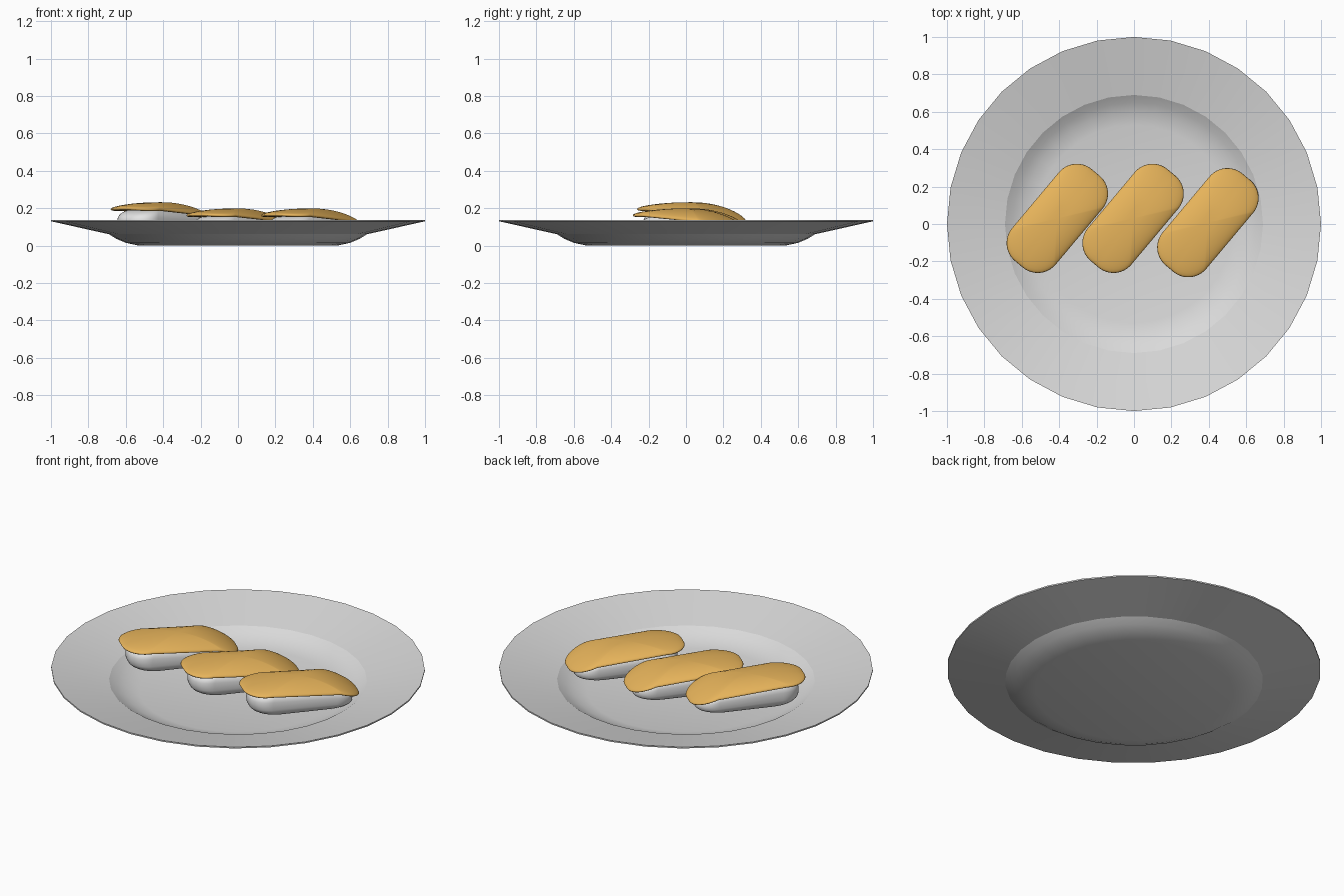
import bpy, bmesh, math

if "Cube" in bpy.data.objects:
    bpy.data.objects.remove(bpy.data.objects["Cube"])


def material(name, rgb):
    m = bpy.data.materials.new(name)
    m.diffuse_color = (*rgb, 1)
    m.use_nodes = True
    m.node_tree.nodes["Principled BSDF"].inputs["Base Color"].default_value = m.diffuse_color
    return m


PORCELAIN = material("porcelain grey", (0.70, 0.70, 0.70))
RICE = material("rice white", (0.77, 0.77, 0.77))
FISH = material("fish orange", (0.86, 0.49, 0.112))


def make_object(name, bm, mat, angle):
    bmesh.ops.recalc_face_normals(bm, faces=bm.faces)
    me = bpy.data.meshes.new(name)
    bm.to_mesh(me)
    bm.free()
    me.materials.append(mat)
    for p in me.polygons:
        p.use_smooth = True
    me.set_sharp_from_angle(angle=math.radians(angle))
    ob = bpy.data.objects.new(name, me)
    bpy.context.collection.objects.link(ob)
    return ob


def skin(bm, bottom, rings, top):
    """Join closed rings of points, with one pole at each end."""
    lo, hi = bm.verts.new(bottom), bm.verts.new(top)
    loops = [[bm.verts.new(p) for p in ring] for ring in rings]
    n = len(loops[0])
    for i in range(n):
        j = (i + 1) % n
        bm.faces.new((lo, loops[0][j], loops[0][i]))
        bm.faces.new((hi, loops[-1][i], loops[-1][j]))
        for a, b in zip(loops, loops[1:]):
            bm.faces.new((a[i], a[j], b[j], b[i]))


# Plate: thin turned profile with 32 sides
outer = [(0.53, 0.0), (0.60, 0.015), (0.65, 0.036), (0.69, 0.061), (1.0, 0.130)]
inner = [(r, z + 0.008) for r, z in reversed(outer)]
bm = bmesh.new()
skin(bm, (0, 0, 0),
     [[(r * math.cos(math.tau * i / 32), r * math.sin(math.tau * i / 32), z)
       for i in range(32)] for r, z in outer + inner],
     (0, 0, 0.008))
make_object("plate", bm, PORCELAIN, 17)


def droop(s):
    """Height of the fish's middle along its length; the far end hangs down."""
    return 0.178 - (0.095 if s > 0 else 0.013) * (s / 0.32) ** 2


def outline(a, b, r, per_corner=12):
    """Rounded rectangle with half sizes a, b and corner radius r."""
    pts = []
    for k, (sx, sy) in enumerate([(1, 1), (-1, 1), (-1, -1), (1, -1)]):
        for i in range(per_corner + 1):
            t = math.pi / 2 * (k + i / per_corner)
            pts.append((sx * (a - r) + r * math.cos(t),
                        sy * (b - r) + r * math.sin(t)))
    return pts


def pillow(name, plan, low, high, power, mat, place):
    """Soft closed body between two height functions of (along, across)."""
    def point(x, y, h):
        lo, hi = low(x, y), high(x, y)
        return (x, y, (lo + hi) / 2 + (hi - lo) / 2 * h)
    rings, steps = [], 22
    for i in range(1, steps):
        t = -math.pi / 2 + math.pi * i / steps
        k = math.cos(t) ** power
        h = math.copysign(abs(math.sin(t)) ** power, t)
        rings.append([point(x * k, y * k, h) for x, y in plan])
    bm = bmesh.new()
    skin(bm, point(0, 0, -1), rings, point(0, 0, 1))
    ob = make_object(name, bm, mat, 80)
    ob.location = place
    ob.rotation_euler.z = math.radians(50)


# Three pieces: rice block with a draped fish slice
for n, place in enumerate([(-0.41, 0.03, 0.033), (-0.005, 0.03, 0), (0.395, 0.007, 0)], 1):
    pillow(f"rice_block_{n}", outline(0.286, 0.126, 0.11),
           lambda x, y: 0.014, lambda x, y: droop(x) - 0.004,
           0.65, RICE, place)
    pillow(f"fish_slice_{n}", outline(0.32, 0.152, 0.125),
           lambda x, y: droop(x) - 0.021 - 0.5 * y * y,
           lambda x, y: droop(x) + 0.021 - 0.5 * y * y,
           0.8, FISH, place)
